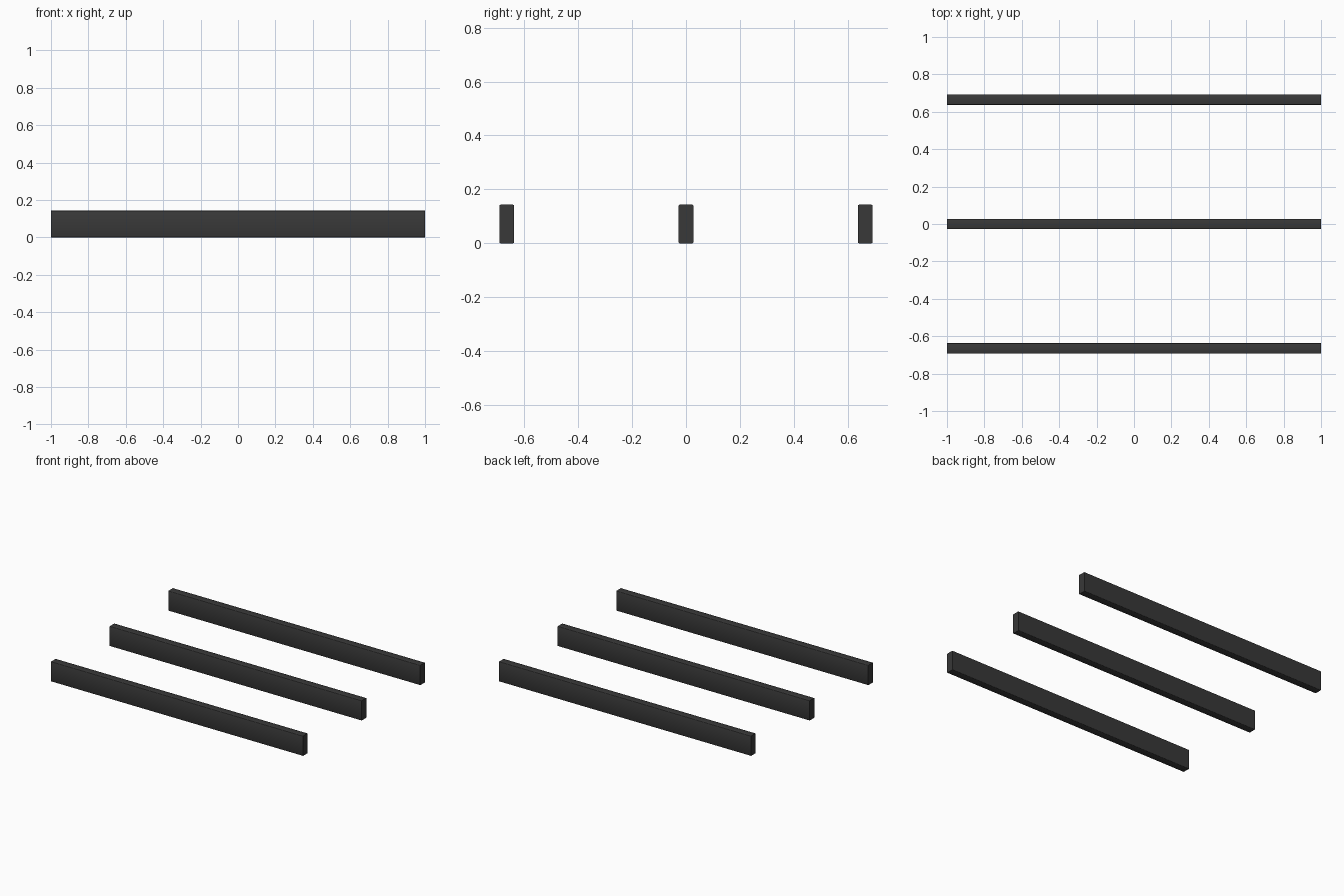
import bpy, bmesh

if "Cube" in bpy.data.objects:
    bpy.data.objects.remove(bpy.data.objects["Cube"])

LENGTH, WIDTH, HEIGHT = 2.0, 0.055, 0.143
SPACING = 0.665
BEVEL = 0.004

# Dark finish shared by all bars
dark = bpy.data.materials.new("dark_finish")
dark.diffuse_color = (0.04, 0.04, 0.04, 1)
dark.use_nodes = True
dark.node_tree.nodes["Principled BSDF"].inputs["Base Color"].default_value = dark.diffuse_color


def make_bar(name, y):
    """Rectangular bar along x with softened long edges."""
    bm = bmesh.new()
    bmesh.ops.create_cube(bm, size=1)
    bmesh.ops.scale(bm, vec=(LENGTH, WIDTH, HEIGHT), verts=bm.verts)
    long_edges = [e for e in bm.edges
                  if abs(e.verts[0].co.x - e.verts[1].co.x) > 1]
    bmesh.ops.bevel(bm, geom=long_edges, offset=BEVEL, segments=2,
                    profile=0.5, affect='EDGES')
    mesh = bpy.data.meshes.new(name)
    bm.to_mesh(mesh)
    bm.free()
    mesh.materials.append(dark)
    bar = bpy.data.objects.new(name, mesh)
    bar.location = (0, y, HEIGHT / 2)
    bpy.context.collection.objects.link(bar)
    # Smooth around the rounded edges, sharp at the ends
    bpy.ops.object.select_all(action='DESELECT')
    bar.select_set(True)
    bpy.context.view_layer.objects.active = bar
    bpy.ops.object.shade_smooth_by_angle(angle=0.9)


# Three parallel bars
for name, y in (("front_bar", -SPACING), ("middle_bar", 0), ("back_bar", SPACING)):
    make_bar(name, y)
